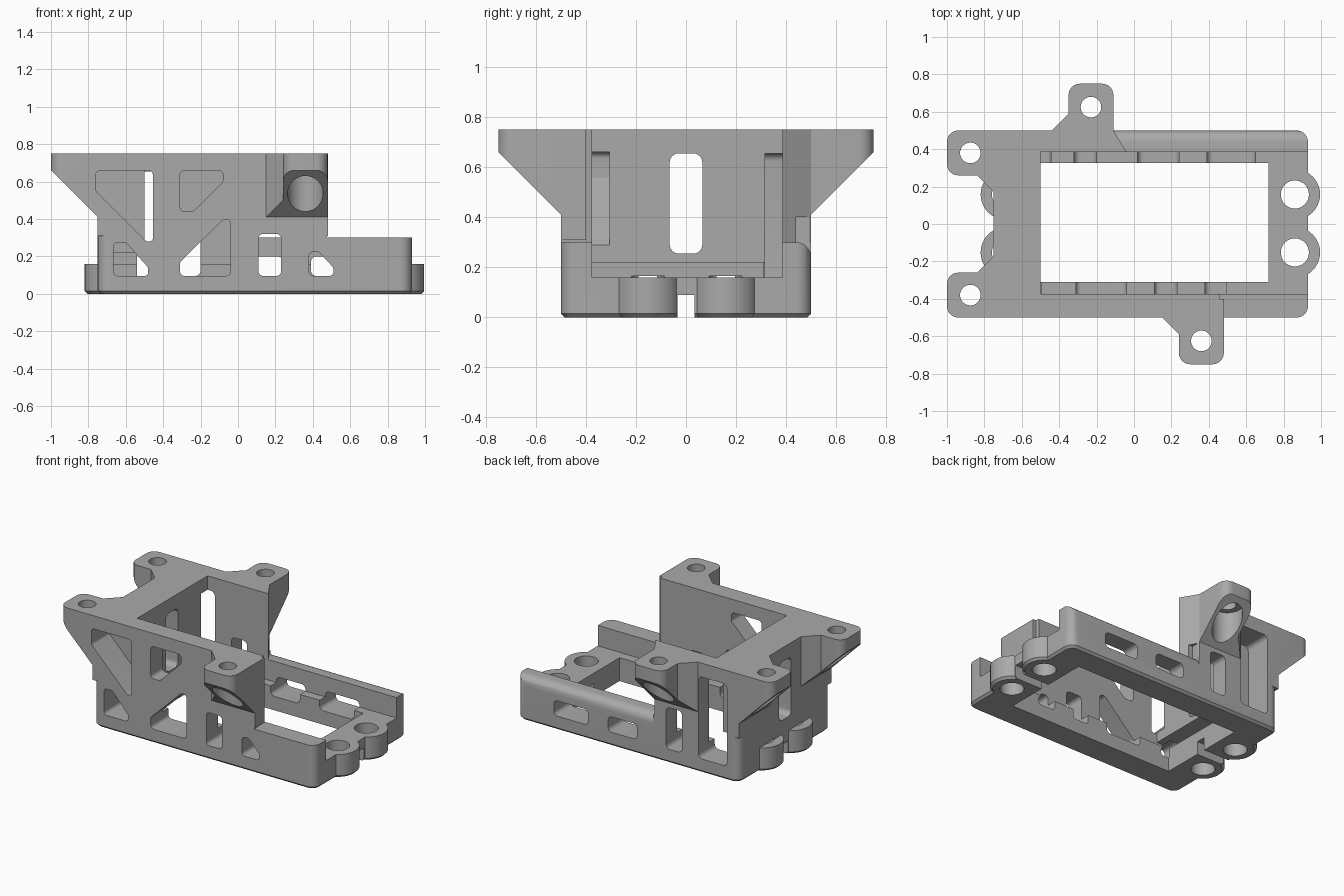
import bpy, bmesh, math
from mathutils import Vector, Matrix

cube = bpy.data.objects.get("Cube")
if cube:
    bpy.data.objects.remove(cube, do_unlink=True)

grey = bpy.data.materials.new("plain grey")
grey.use_nodes = True
grey.diffuse_color = (0.4, 0.4, 0.4, 1)
grey.node_tree.nodes["Principled BSDF"].inputs["Base Color"].default_value = (0.4, 0.4, 0.4, 1)


def rounded(points, radius, steps=6):
    """Outline with every corner replaced by an arc."""
    if radius <= 0:
        return [Vector(p) for p in points]
    out = []
    for i, p in enumerate(points):
        p = Vector(p)
        a, b = Vector(points[i - 1]) - p, Vector(points[(i + 1) % len(points)]) - p
        half = a.angle(b) / 2
        t = min(radius / math.tan(half), 0.48 * a.length, 0.48 * b.length)
        w = math.sin(half)
        p0, p2 = p + a.normalized() * t, p + b.normalized() * t
        for k in range(steps + 1):
            s = k / steps
            c0, c1, c2 = (1 - s) ** 2, 2 * s * (1 - s) * w, s * s
            out.append((p0 * c0 + p * c1 + p2 * c2) / (c0 + c1 + c2))
    return out


def prism(name, points, axis, lo, hi, radius=0, chamfer=0):
    """Extrude an outline along an axis, optionally chamfering its lower rim."""
    place = {"x": lambda p, h: (h, p.x, p.y), "y": lambda p, h: (p.x, h, p.y),
             "z": lambda p, h: (p.x, p.y, h)}[axis]
    loop = rounded(points, radius)
    bm = bmesh.new()
    low = [bm.verts.new(place(p, lo)) for p in loop]
    high = [bm.verts.new(place(p, hi)) for p in loop]
    base = bm.faces.new(low)
    bm.faces.new(high)
    for i in range(len(loop)):
        bm.faces.new((low[i - 1], low[i], high[i], high[i - 1]))
    bmesh.ops.recalc_face_normals(bm, faces=bm.faces)
    if chamfer:
        bmesh.ops.bevel(bm, geom=list(base.edges), offset=chamfer, segments=1, affect='EDGES')
    mesh = bpy.data.meshes.new(name)
    bm.to_mesh(mesh)
    bm.free()
    mesh.materials.append(grey)
    obj = bpy.data.objects.new(name, mesh)
    bpy.context.collection.objects.link(obj)
    return obj


def box(x0, x1, y0, y1, z0, z1):
    return prism("cutter", [(x0, y0), (x1, y0), (x1, y1), (x0, y1)], "z", z0, z1)


def rect(a0, a1, b0, b1):
    return [(a0, b0), (a1, b0), (a1, b1), (a0, b1)]


def cylinder(x, y, r, z0, z1, chamfer=0):
    n = 40
    ring = [(x + r * math.cos(math.tau * i / n), y + r * math.sin(math.tau * i / n)) for i in range(n)]
    return prism("round", ring, "z", z0, z1, chamfer=chamfer)


def combine(target, other, operation):
    mod = target.modifiers.new("combine", 'BOOLEAN')
    mod.operation, mod.object, mod.solver = operation, other, 'EXACT'
    bpy.ops.object.select_all(action='DESELECT')
    bpy.context.view_layer.objects.active = target
    target.select_set(True)
    bpy.ops.object.modifier_apply(modifier=mod.name)
    bpy.data.objects.remove(other, do_unlink=True)


def cut(target, other):
    combine(target, other, 'DIFFERENCE')


def join(target, other):
    combine(target, other, 'UNION')


# main body: tall block with a low end and an open middle
body = prism("servo_bracket", rect(-0.75, 0.93, -0.5, 0.5), "z", 0, 0.75, 0.06, 0.015)
cut(body, prism("cutter", [(0.475, -0.7), (1.2, -0.7), (1.2, 0.7), (-0.11, 0.7), (-0.11, 0.5),
                           (-0.04, 0.385), (0.455, 0.3), (0.455, -0.375), (0.475, -0.5)],
                "z", 0.3, 1))
cut(body, box(-0.5, 1.2, -0.375, 0.385, 0.16, 1))
cut(body, box(-0.5, 0.72, -0.31, 0.325, -1, 1))
cut(body, box(-0.54, -0.4, -0.31, 0.325, -1, 0.22))
cut(body, box(-0.72, -0.4, -0.375, 0.31, 0.16, 0.22))

# rounded upper edge of the low back rail
arc = [(0.44 + 0.06 * math.sin(math.pi * i / 16), 0.24 + 0.06 * math.cos(math.pi * i / 16))
       for i in range(9)]
cut(body, prism("cutter", arc + [(0.6, 0.24), (0.6, 0.4), (0.44, 0.4)], "x", -0.105, 1.2))


# mounting ears with sloped undersides and screw-head scoops
def ear(x, y, angle, flare):
    plan = [(-0.1, -0.12), (0.25, -0.12), (0.25, 0.12), (-0.1, 0.12)]
    tab = prism("ear", plan, "z", 0.31, 0.75, 0)
    rim = [(0.08, 0.11), (0.09, 0.12), (0, 0.21), (-0.1, 0.21), (-0.1, 0.11)]
    join(tab, prism("flare", [(u, v * flare) for u, v in rim], "z", 0.31, 0.75))
    # round the two tip corners
    for s in (-1, 1):
        corner = [(0.19 + 0.06 * math.sin(math.pi * i / 12),
                   s * (0.06 + 0.06 * math.cos(math.pi * i / 12))) for i in range(7)]
        cut(tab, prism("cutter", corner + [(0.3, s * 0.06), (0.3, s * 0.2), (0.19, s * 0.2)],
                       "z", 0, 1))
    slope = [(0, 0.41), (0.25, 0.66), (0.4, 0.66), (0.4, 0), (0, 0)]
    cut(tab, prism("cutter", slope, "y", -0.4, 0.4))
    cut(tab, cylinder(0.125, 0, 0.095, 0.2, 0.66))
    cut(tab, cylinder(0.125, 0, 0.055, 0.2, 1))
    tab.data.transform(Matrix.Translation((x, y, 0)) @ Matrix.Rotation(angle, 4, 'Z'))
    join(body, tab)


ear(-0.75, 0.38, math.pi, 1)
ear(-0.75, -0.38, math.pi, -1)
ear(0.36, -0.5, -math.pi / 2, -1)
ear(-0.23, 0.5, math.pi / 2, 1)

# screw bosses at both ends
for x in (0.86, -0.685):
    for y in (0.158, -0.152):
        join(body, cylinder(x, y, 0.135, 0, 0.16, 0.015))
for x in (0.86, -0.685):
    for y in (0.158, -0.152):
        cut(body, cylinder(x, y, 0.075, -0.1, 0.165))

# cable channel under the ends and upright slot in the end wall
cut(body, box(-1.2, 1.2, -0.033, 0.033, -0.1, 0.09))
cut(body, prism("cutter", rect(-0.065, 0.065, 0.255, 0.655), "x", -1.2, -0.4, 0.035))

# lightening windows in the front wall
front_windows = [
    [(-0.76, 0.66), (-0.455, 0.66), (-0.455, 0.28), (-0.49, 0.28), (-0.76, 0.55)],
    [(-0.31, 0.66), (-0.08, 0.66), (-0.08, 0.6), (-0.24, 0.44), (-0.31, 0.44)],
    [(-0.31, 0.095), (-0.04, 0.095), (-0.04, 0.395), (-0.08, 0.395), (-0.31, 0.17)],
    [(-0.665, 0.095), (-0.48, 0.095), (-0.48, 0.14), (-0.6, 0.275), (-0.665, 0.275)],
    [(0.38, 0.095), (0.51, 0.095), (0.51, 0.14), (0.43, 0.225), (0.38, 0.225)],
    rect(0.11, 0.23, 0.095, 0.32),
]
for outline in front_windows:
    cut(body, prism("cutter", outline, "y", -0.6, -0.305, 0.025))

# lightening windows in the back wall
back_windows = [rect(-0.66, -0.445, 0.095, 0.655), rect(-0.32, -0.2, 0.095, 0.38),
                rect(0.02, 0.24, 0.095, 0.2), rect(0.39, 0.65, 0.095, 0.2)]
for outline in back_windows:
    cut(body, prism("cutter", outline, "y", 0.315, 0.6, 0.03))

# smooth the rounded faces, keep edges sharp
bpy.ops.object.select_all(action='DESELECT')
body.select_set(True)
bpy.context.view_layer.objects.active = body
bpy.ops.object.shade_smooth_by_angle(angle=math.radians(30))
